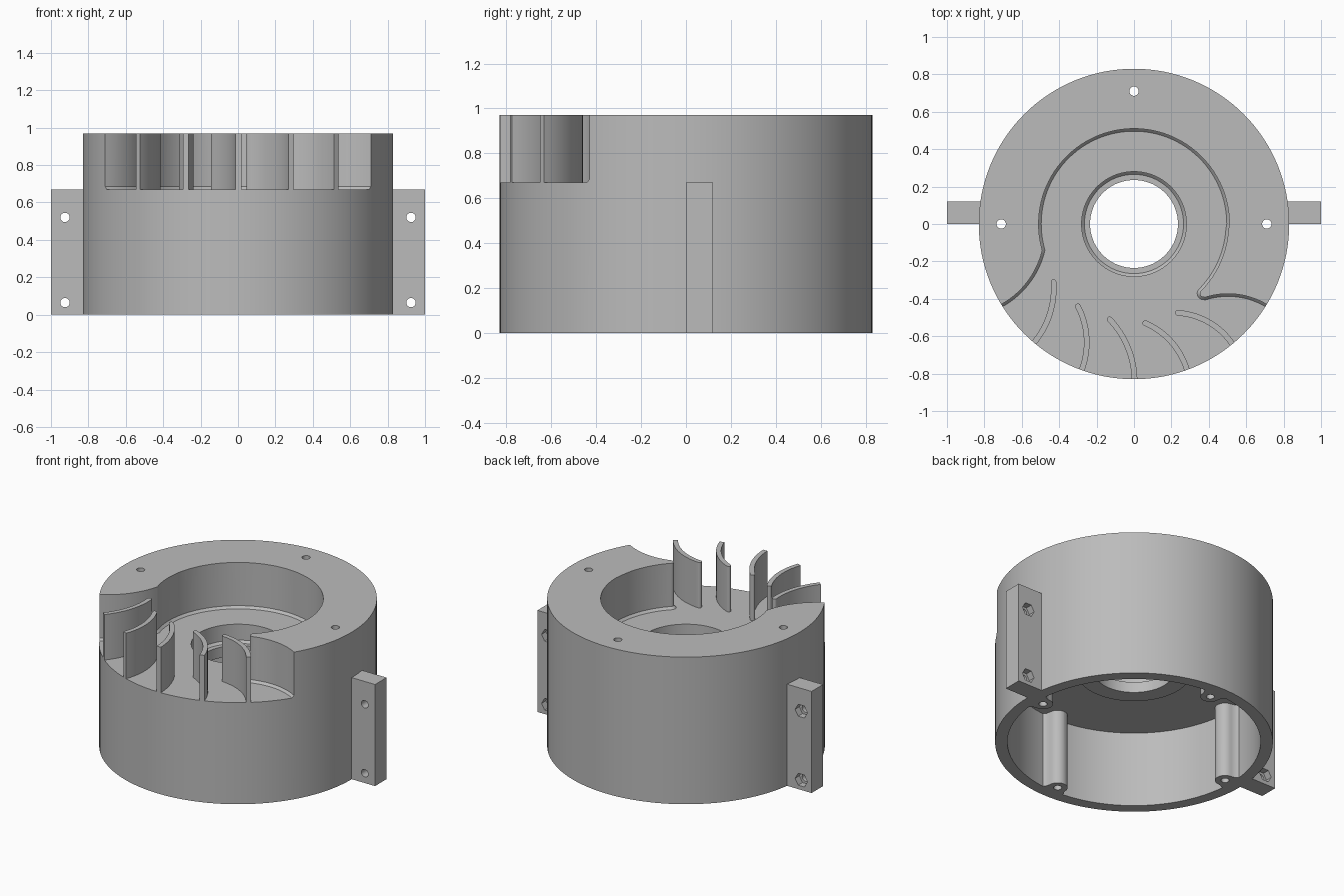
import bpy, bmesh, math
from mathutils import Vector

cube = bpy.data.objects.get("Cube")
if cube:
    bpy.data.objects.remove(cube, do_unlink=True)

R, TOP, FLOOR = 0.83, 0.97, 0.67      # housing radius, height, pocket floor
BOLT = 0.71                           # bolt circle radius

grey = bpy.data.materials.new("plain_grey")
grey.use_nodes = True
grey.diffuse_color = (0.5, 0.5, 0.5, 1)
grey.node_tree.nodes["Principled BSDF"].inputs["Base Color"].default_value = (0.5, 0.5, 0.5, 1)


def finish(name, bm):
    bmesh.ops.recalc_face_normals(bm, faces=bm.faces)
    mesh = bpy.data.meshes.new(name)
    bm.to_mesh(mesh)
    bm.free()
    ob = bpy.data.objects.new(name, mesh)
    bpy.context.collection.objects.link(ob)
    mesh.materials.append(grey)
    return ob


def loft(name, layers):
    """Closed solid through a stack of equal outlines: [(points, z), ...]."""
    bm = bmesh.new()
    rings = [[bm.verts.new((x, y, z)) for x, y in pts] for pts, z in layers]
    for a, b in zip(rings, rings[1:]):
        for i in range(len(a)):
            j = (i + 1) % len(a)
            bm.faces.new((a[i], a[j], b[j], b[i]))
    bm.faces.new(rings[0])
    bm.faces.new(rings[-1])
    return finish(name, bm)


def circle(r, n, cx=0, cy=0):
    return [(cx + r * math.cos(math.tau * i / n), cy + r * math.sin(math.tau * i / n)) for i in range(n)]


def arc(a, b, c, n=14):
    """Points on the circular arc from a through b to c."""
    a, b, c = Vector(a), Vector(b), Vector(c)
    d = 2 * (a.x * (b.y - c.y) + b.x * (c.y - a.y) + c.x * (a.y - b.y))
    sa, sb, sc = a.length_squared, b.length_squared, c.length_squared
    o = Vector(((sa * (b.y - c.y) + sb * (c.y - a.y) + sc * (a.y - b.y)) / d,
                (sa * (c.x - b.x) + sb * (a.x - c.x) + sc * (b.x - a.x)) / d))
    r = (a - o).length
    t0, t1 = (math.atan2(p.y - o.y, p.x - o.x) for p in (a, c))
    sweep = (t1 - t0) % math.tau
    if d < 0:
        sweep -= math.tau
    return [(o.x + r * math.cos(t0 + sweep * i / n), o.y + r * math.sin(t0 + sweep * i / n))
            for i in range(n + 1)]


def normals(pts, closed):
    """Left-hand unit normal at each point of a path."""
    out, n = [], len(pts)
    for i in range(n):
        p = pts[i - 1] if closed or i else pts[0]
        q = pts[(i + 1) % n] if closed or i < n - 1 else pts[i]
        d = (Vector(q) - Vector(p)).normalized()
        out.append((-d.y, d.x))
    return out


def shift(pts, nrm, k):
    return [(x + u * k, y + v * k) for (x, y), (u, v) in zip(pts, nrm)]


def boolean(ob, tool, operation):
    mod = ob.modifiers.new("cut", 'BOOLEAN')
    mod.operation, mod.object, mod.solver = operation, tool, 'EXACT'
    bpy.context.view_layer.objects.active = ob
    bpy.ops.object.modifier_apply(modifier=mod.name)
    bpy.data.objects.remove(tool, do_unlink=True)


def smooth(ob):
    bpy.ops.object.select_all(action='DESELECT')
    ob.select_set(True)
    bpy.context.view_layer.objects.active = ob
    bpy.ops.object.shade_smooth_by_angle(angle=math.radians(30))


# Housing: turned shell with lower cavity, central bore and seat
profile = [(0.235, 0.48), (0.34, 0.48), (0.34, 0.5), (0.757, 0.5), (0.757, 0), (R, 0),
           (R, TOP), (0.28, TOP), (0.28, 0.565), (0.265, 0.55), (0.235, 0.55)]
SEG = 128
bm = bmesh.new()
rings = [[bm.verts.new((x, y, z)) for x, y in circle(r, SEG)] for r, z in profile]
for k, a in enumerate(rings):
    b = rings[(k + 1) % len(rings)]
    for i in range(SEG):
        j = (i + 1) % SEG
        bm.faces.new((a[i], a[j], b[j], b[i]))
housing = finish("housing", bm)

# Screw posts flaring into the inside wall
half = [(0.78, 0.105), (0.755, 0.08), (0.735, 0.066)]
post = half + [(BOLT - 0.06 * math.sin(t), 0.06 * math.cos(t)) for t in
               (math.pi * i / 14 for i in range(15))] + [(u, -v) for u, v in reversed(half)]
for k in range(4):
    c, s = round(math.cos(k * math.pi / 2)), round(math.sin(k * math.pi / 2))
    pts = [(u * c - v * s, u * s + v * c) for u, v in post]
    boolean(housing, loft("post", [(pts, 0), (pts, 0.52)]), 'UNION')

# Spiral pocket, open at the front, chamfered where wall meets floor
path = [(0.95, -0.6)]
path += arc((0.71, -0.43), (0.56, -0.377), (0.38, -0.392))
path += arc((0.365, -0.39), (0.352, -0.376), (0.36, -0.355), 5)
path += arc((0.37, -0.345), (0.455, -0.22), (0.505, -0.03))
path += [(0.51 * math.cos(t), 0.51 * math.sin(t)) for t in
         (math.radians(196) * i / 60 for i in range(60))]
path += arc((-0.49, -0.14), (-0.55, -0.28), (-0.71, -0.43))
path += [(-0.95, -0.6), (-0.95, -1), (0.95, -1)]
inner = shift(path, normals(path, True), 0.014)
boolean(housing, loft("pocket", [(inner, FLOOR), (path, FLOOR + 0.015), (path, 1.1)]), 'DIFFERENCE')

# Bolt holes: through at back and sides, blind under the open front
for x, y, top in ((BOLT, 0, 1.1), (-BOLT, 0, 1.1), (0, BOLT, 1.1), (0, -BOLT, 0.6)):
    pts = circle(0.025, 20, x, y)
    boolean(housing, loft("bolt_hole", [(pts, -0.1), (pts, top)]), 'DIFFERENCE')
smooth(housing)

# Curved guide blades, trimmed flush with the housing rim
blades = [((-0.43, -0.31), (-0.45, -0.48), (-0.535, -0.635)),
          ((-0.30, -0.44), (-0.254, -0.6), (-0.28, -0.782)),
          ((-0.13, -0.51), (-0.037, -0.65), (0.003, -0.83)),
          ((0.06, -0.53), (0.195, -0.625), (0.283, -0.78)),
          ((0.235, -0.475), (0.40, -0.525), (0.526, -0.642))]
for n, (a, b, c) in enumerate(blades):
    mid = arc(a, b, c, 16)
    end = Vector(mid[-1]) + (Vector(mid[-1]) - Vector(mid[-2])).normalized() * 0.06
    mid.append(tuple(end))
    nrm = normals(mid, False)
    nx, ny = nrm[0]
    # rounded nose
    nose = [(a[0] + 0.015 * (math.cos(t) * nx - math.sin(t) * ny),
             a[1] + 0.015 * (math.cos(t) * ny + math.sin(t) * nx))
            for t in (math.pi * i / 8 for i in range(1, 8))]
    pts = shift(mid, nrm, 0.015)[::-1] + nose + shift(mid, nrm, -0.015)
    blade = loft(f"guide_blade_{n + 1}", [(pts, FLOOR - 0.01), (pts, TOP)])
    rim = circle(R, SEG)
    boolean(blade, loft("rim", [(rim, 0.5), (rim, 1.1)]), 'INTERSECT')
    smooth(blade)

# Side mounting brackets with screw holes and hexagonal nut pockets at the back
for side, sx in (("left", 1), ("right", -1)):
    pts = [(0.79 * sx, 0), (sx, 0), (sx, 0.12), (0.79 * sx, 0.12)]
    bracket = loft(f"{side}_bracket", [(pts, 0), (pts, FLOOR)])
    for z in (0.065, 0.52):
        for r, n, y0 in ((0.025, 20, -0.1), (0.045, 6, 0.075)):
            tool = loft("hole", [(circle(r, n), 0), (circle(r, n), 0.3)])
            tool.rotation_euler.x = -math.pi / 2
            tool.location = (0.925 * sx, y0, z)
            bpy.context.view_layer.update()
            boolean(bracket, tool, 'DIFFERENCE')
    smooth(bracket)
